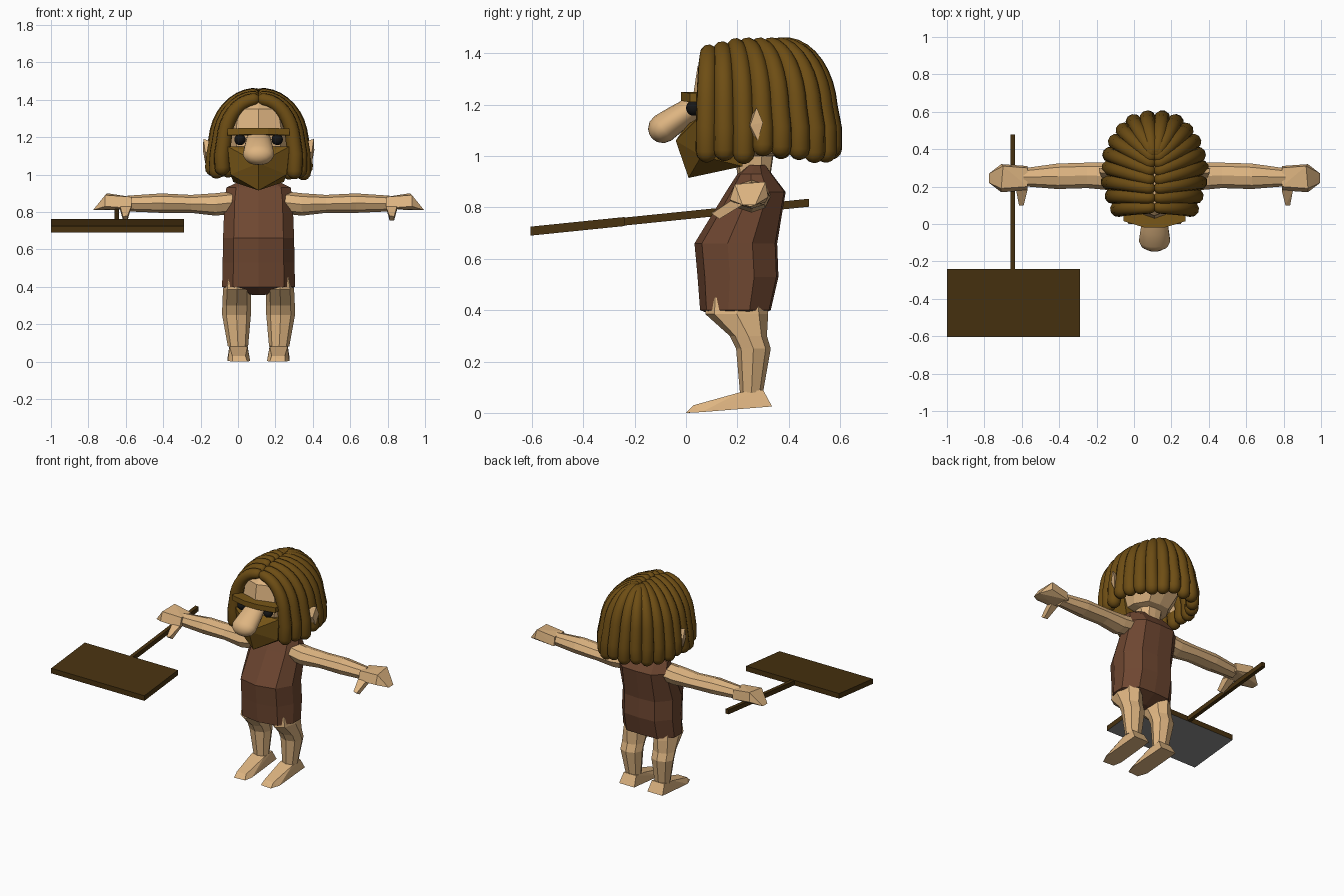
import bpy, bmesh, math, random
from mathutils import Vector

if "Cube" in bpy.data.objects:
    bpy.data.objects.remove(bpy.data.objects["Cube"])

random.seed(4)
CX = 0.11  # the figure stands right of centre, the tool sticks out left


def material(name, rgb):
    m = bpy.data.materials.new(name)
    m.diffuse_color = (*rgb, 1)
    m.use_nodes = True
    m.node_tree.nodes["Principled BSDF"].inputs["Base Color"].default_value = m.diffuse_color
    return m


SKIN = material("skin", (0.73, 0.46, 0.22))
HAIR = material("hair brown", (0.155, 0.075, 0.007))
BEARD = material("beard brown", (0.19, 0.095, 0.009))
TUNIC = material("hide brown", (0.155, 0.062, 0.03))
WOOD = material("dark wood", (0.065, 0.032, 0.005))
GREY = material("grey", (0.25, 0.25, 0.25))
BLACK = material("black", (0.008, 0.008, 0.008))


def finish(bm, name, mat, smooth=False):
    bmesh.ops.recalc_face_normals(bm, faces=bm.faces)
    for f in bm.faces:
        f.smooth = smooth
    me = bpy.data.meshes.new(name)
    bm.to_mesh(me)
    bm.free()
    me.materials.append(mat)
    ob = bpy.data.objects.new(name, me)
    bpy.context.collection.objects.link(ob)
    return ob


def add_loft(bm, rings):
    rows = [[bm.verts.new(p) for p in r] for r in rings]
    n = len(rows[0])
    for a, b in zip(rows, rows[1:]):
        for i in range(n):
            j = (i + 1) % n
            bm.faces.new((a[i], a[j], b[j], b[i]))
    bm.faces.new(rows[0])
    bm.faces.new(rows[-1])


def hull(name, pts, mat):
    bm = bmesh.new()
    for p in pts:
        bm.verts.new(p)
    r = bmesh.ops.convex_hull(bm, input=bm.verts)
    junk = [v for v in r["geom_interior"] if isinstance(v, bmesh.types.BMVert)]
    bmesh.ops.delete(bm, geom=junk, context="VERTS")
    return finish(bm, name, mat)


def both(pts):
    """Mirror half points (offset from the figure's middle) to both sides."""
    return [(CX + s * x, y, z) for x, y, z in pts for s in (1, -1)]


def add_tube(bm, pts, radii, n=10, wide=1.0):
    """Round-ended tube along a path."""
    pts = [Vector(p) for p in pts]
    d0, d1 = (pts[0] - pts[1]).normalized(), (pts[-1] - pts[-2]).normalized()
    path = list(zip(pts, radii))
    caps = [math.radians(a) for a in (30, 58, 80)]
    start = [(pts[0] + d0 * radii[0] * math.sin(a), radii[0] * math.cos(a)) for a in reversed(caps)]
    end = [(pts[-1] + d1 * radii[-1] * math.sin(a), radii[-1] * math.cos(a)) for a in caps]
    path = start + path + end
    u = d0.orthogonal()
    rings = []
    for i, (p, r) in enumerate(path):
        t = (path[min(i + 1, len(path) - 1)][0] - path[max(i - 1, 0)][0]).normalized()
        u = (u - t * u.dot(t)).normalized()
        v = t.cross(u)
        ring = []
        for k in range(n):
            a = math.tau * k / n
            q = p + (u * math.cos(a) + v * math.sin(a)) * r
            q.x = p.x + (q.x - p.x) * wide
            ring.append(q)
        rings.append(ring)
    add_loft(bm, rings)


def body(name, levels, unit, mat):
    """Stack of cross-sections: (z, half width, front y, back y)."""
    bm = bmesh.new()
    add_loft(bm, [[(CX + u * hx, (y0 + y1) / 2 + v * (y1 - y0) / 2, z) for u, v in unit]
                  for z, hx, y0, y1 in levels])
    return finish(bm, name, mat)


half = [(0, -1), (0.7, -0.82), (1, -0.2), (1, 0.4), (0.6, 0.95), (0, 1)]
UNIT = half + [(-x, y) for x, y in half[-2:0:-1]]

# Tunic
body("tunic", [(0.355, 0.03, 0.17, 0.24), (0.40, 0.195, 0.055, 0.33), (0.53, 0.192, 0.045, 0.36),
               (0.66, 0.19, 0.033, 0.355), (0.86, 0.182, 0.155, 0.388), (0.93, 0.172, 0.20, 0.335),
               (0.965, 0.10, 0.24, 0.31)], UNIT, TUNIC)

# Head and neck
body("head", [(0.93, 0.07, 0.20, 0.33), (1.00, 0.08, 0.19, 0.34), (1.01, 0.13, 0.06, 0.38),
              (1.10, 0.165, 0.03, 0.46), (1.25, 0.17, 0.03, 0.50), (1.35, 0.15, 0.045, 0.46),
              (1.415, 0.08, 0.11, 0.38)], UNIT, SKIN)

# Beard and brow
hull("beard", both([(0, 0.0, 1.12), (0.165, 0.05, 1.15), (0.172, 0.23, 1.11), (0, -0.04, 1.06),
                    (0.15, 0.06, 1.0), (0, 0.01, 0.915), (0.135, 0.22, 0.96)]), BEARD)
hull("brow", both([(0.05, y, z) for y in (-0.02, 0.05) for z in (1.215, 1.25)]
                  + [(0.165, y, z) for y in (0.015, 0.08) for z in (1.21, 1.245)]), BEARD)

# Nose
bm = bmesh.new()
add_tube(bm, [(CX, 0.03, 1.19), (CX, -0.03, 1.15), (CX, -0.09, 1.108)], [0.045, 0.052, 0.058], 20, 1.45)
finish(bm, "nose", SKIN, True)

# Hair strands: from the centre parting, over the skull, then hanging
ENDS = [(0.20, 0.08), (0.225, 0.15), (0.243, 0.225), (0.247, 0.30), (0.237, 0.37),
        (0.212, 0.44), (0.17, 0.50), (0.11, 0.545), (0.04, 0.565)]
ROOTS = [0.09, 0.14, 0.19, 0.235, 0.28, 0.32, 0.35, 0.37, 0.38]
bm = bmesh.new()
for s in (1, -1):
    for (ex, ey), ry in zip(ENDS, ROOTS):
        top = 1.43 - 0.25 * max(0, 0.2 - ry)
        low = random.uniform(1.01, 1.045)
        pts = []
        for k in range(9):
            a = math.radians(10 * k + 5)
            h = 0.92 * math.sin(a)
            pts.append((CX + s * (0.012 + (ex - 0.012) * h), ry + (ey - ry) * h,
                        1.17 + (top - 1.17) * math.cos(a)))
        dx = random.uniform(-0.008, 0.004)
        pts += [(CX + s * ex * 0.98, ey, 1.11), (CX + s * (ex + dx), ey, low)]
        add_tube(bm, pts, [0.034 + 0.0009 * k for k in range(len(pts))], 10)
finish(bm, "hair", HAIR, True)

HEX = [(math.cos(math.radians(a)), math.sin(math.radians(a))) for a in range(0, 360, 45)]
for s, side in ((1, "left"), (-1, "right")):
    def sided(pts):
        return [(CX + s * x, y, z) for x, y, z in pts]

    # Eyes
    bm = bmesh.new()
    bmesh.ops.create_uvsphere(bm, u_segments=16, v_segments=10, radius=0.03)
    bmesh.ops.translate(bm, verts=bm.verts, vec=(CX + s * 0.10, 0.03, 1.187))
    finish(bm, side + "_eye", BLACK, True)

    # Ears
    hull(side + "_ear", sided([(0.16, 0.22, 1.10), (0.16, 0.26, 1.15), (0.285, 0.25, 1.12),
                               (0.295, 0.275, 1.19), (0.298, 0.30, 1.13), (0.285, 0.28, 1.06)]), SKIN)

    # Arms
    bm = bmesh.new()
    add_loft(bm, [sided([(x, y + c * ry, z + d * rz) for c, d in HEX]) for x, y, z, ry, rz in (
        (0.14, 0.26, 0.85, 0.07, 0.06), (0.23, 0.255, 0.84, 0.075, 0.06),
        (0.36, 0.26, 0.843, 0.068, 0.048), (0.52, 0.255, 0.847, 0.068, 0.052),
        (0.70, 0.25, 0.845, 0.048, 0.042))])
    finish(bm, side + "_arm", SKIN)

    # Hands and thumbs
    hull(side + "_hand", sided([(0.68, 0.18, 0.82), (0.68, 0.31, 0.82), (0.68, 0.20, 0.88),
                                (0.68, 0.30, 0.88), (0.82, 0.19, 0.89), (0.81, 0.31, 0.90),
                                (0.82, 0.17, 0.83), (0.82, 0.32, 0.84), (0.885, 0.22, 0.81),
                                (0.885, 0.27, 0.81), (0.79, 0.24, 0.81)]), SKIN)
    hull(side + "_thumb", sided([(0.68, 0.18, 0.83), (0.74, 0.18, 0.83), (0.69, 0.22, 0.81),
                                 (0.74, 0.22, 0.81), (0.70, 0.10, 0.78), (0.725, 0.10, 0.775),
                                 (0.70, 0.13, 0.755), (0.725, 0.13, 0.755)]), SKIN)

    # Legs
    bm = bmesh.new()
    add_loft(bm, [sided([(x + c * rx, (y0 + y1) / 2 + d * (y1 - y0) / 2, z) for c, d in HEX])
                  for z, x, rx, y0, y1 in (
        (0.45, 0.11, 0.07, 0.08, 0.31), (0.385, 0.115, 0.075, 0.075, 0.32),
        (0.30, 0.117, 0.077, 0.17, 0.315), (0.25, 0.118, 0.077, 0.195, 0.33),
        (0.08, 0.11, 0.054, 0.21, 0.30))])
    finish(bm, side + "_leg", SKIN)

    # Feet
    hull(side + "_foot", sided([(0.06, 0.005, 0.0), (0.14, 0.0, 0.0), (0.045, 0.06, 0.003),
                                (0.165, 0.06, 0.003), (0.07, 0.03, 0.03), (0.14, 0.03, 0.03),
                                (0.06, 0.21, 0.08), (0.155, 0.21, 0.08), (0.06, 0.30, 0.09),
                                (0.155, 0.30, 0.09), (0.05, 0.335, 0.025), (0.165, 0.335, 0.025)]), SKIN)


# Broad flat tool: handle and blade share one tilted line
def slab(name, x0, x1, y0, y1, t):
    return hull(name, [(x, y, 0.7695 + 0.102 * y + d) for x in (x0, x1) for y in (y0, y1)
                       for d in (-t, t)], WOOD)


slab("tool_handle", -0.66, -0.635, -0.26, 0.478, 0.0155)
blade = slab("tool_blade", -1.0, -0.29, -0.605, -0.24, 0.0175)
blade.data.materials.append(GREY)
for p in blade.data.polygons:
    p.material_index = int(p.normal.z < -0.8)
